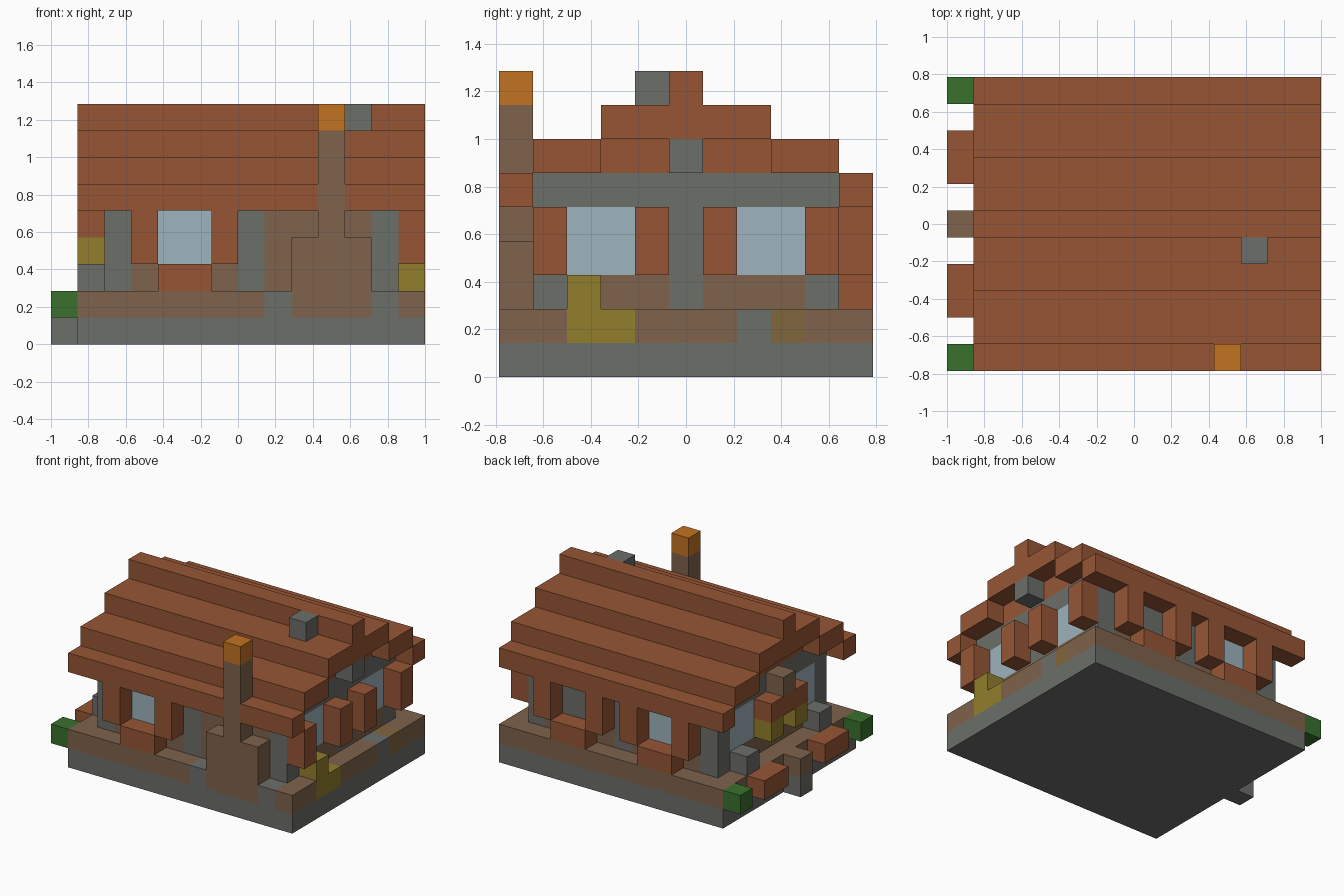
import bpy, bmesh
from mathutils import Vector

old = bpy.data.objects.get("Cube")
if old:
    bpy.data.objects.remove(old, do_unlink=True)

CELL = 1 / 7
ORIGIN = Vector((7, 5.5, 0))


def linear(c):
    c /= 255
    return c / 12.92 if c <= 0.04045 else ((c + 0.055) / 1.055) ** 2.4


def material(name, r, g, b):
    m = bpy.data.materials.new(name)
    m.use_nodes = True
    col = (linear(r), linear(g), linear(b), 1)
    m.diffuse_color = col
    m.node_tree.nodes["Principled BSDF"].inputs["Base Color"].default_value = col
    return m


TILE = material("red_brown_wood", 150, 85, 53)
BROWN = material("weathered_brown", 126, 98, 76)
STONE = material("grey_stone", 108, 110, 106)
OLIVE = material("olive_yellow", 146, 126, 44)
MOSS = material("mossy_brown", 128, 103, 62)
LEAF = material("leaf_green", 58, 112, 45)
FIRE = material("ember_orange", 193, 115, 33)
GLASS = material("pale_blue_glass", 157, 179, 189)


def blocks(name, mat, *boxes):
    """One object of cuboids, each given by its low and high grid corners."""
    bm = bmesh.new()
    for x0, y0, z0, x1, y1, z1 in boxes:
        lo, hi = Vector((x0, y0, z0)), Vector((x1, y1, z1))
        cube = bmesh.ops.create_cube(bm, size=1)
        for v in cube["verts"]:
            unit = v.co + Vector((0.5, 0.5, 0.5))
            v.co = (lo + unit * (hi - lo) - ORIGIN) * CELL
    mesh = bpy.data.meshes.new(name)
    bm.to_mesh(mesh)
    bm.free()
    mesh.materials.append(mat)
    obj = bpy.data.objects.new(name, mesh)
    bpy.context.collection.objects.link(obj)
    return obj


# Foundation and terrace
blocks("foundation", STONE, (1, 0, 0, 14, 11, 1))
blocks("floor", BROWN, (2, 1, 1, 13, 10, 2))
for name, x0, x1, mat in (("front_terrace_left", 1, 8, BROWN), ("front_terrace_stone", 8, 9, STONE),
                          ("front_hearth", 9, 12, BROWN), ("front_corner_stone", 12, 13, STONE),
                          ("front_terrace_end", 13, 14, BROWN)):
    blocks(name, mat, (x0, 0, 1, x1, 1, 2))
for name, y0, y1, mat in (("side_terrace_front", 1, 2, BROWN), ("side_terrace_bush", 2, 4, OLIVE),
                          ("side_terrace_middle", 4, 7, BROWN), ("side_terrace_stone", 7, 8, STONE),
                          ("side_terrace_moss", 8, 9, MOSS), ("side_terrace_back", 9, 10, BROWN)):
    blocks(name, mat, (13, y0, 1, 14, y1, 2))
blocks("back_terrace", BROWN, (1, 10, 1, 14, 11, 2))
blocks("porch_terrace", BROWN, (1, 1, 1, 2, 10, 2))

# Long walls: posts, sills, panels and windows
for side, y in (("front", 1), ("back", 9)):
    blocks(side + "_posts", STONE, *[(x, y, 2, x + 1, y + 1, 5) for x in (2, 7, 12)])
    blocks(side + "_sill", BROWN, (3, y, 2, 7, y + 1, 3), (8, y, 2, 12, y + 1, 3))
    blocks(side + "_panels", STONE, *[(x, y, 3, x + 1, y + 1, 5) for x in (3, 6)])
    blocks(side + "_window", GLASS, (4, y, 3, 6, y + 1, 5))
    blocks(side + "_wide_panel", BROWN if side == "front" else STONE, (8, y, 3, 12, y + 1, 5))

# End walls
for side, x in (("left_end", 12), ("right_end", 2)):
    blocks(side + "_sill", BROWN, (x, 2, 2, x + 1, 5, 3), (x, 6, 2, x + 1, 9, 3))
    blocks(side + "_windows", GLASS, (x, 2, 3, x + 1, 4, 5), (x, 7, 3, x + 1, 9, 5))
    blocks(side + "_panels", STONE, (x, 4, 3, x + 1, 5, 5), (x, 6, 3, x + 1, 7, 5))
blocks("left_end_post", STONE, (12, 5, 2, 13, 6, 5))
blocks("door", BROWN, (2, 5, 2, 3, 6, 4))
blocks("door_lintel", STONE, (2, 5, 4, 3, 6, 5))
blocks("wall_band", STONE, (2, 1, 5, 13, 10, 6))
blocks("gable", TILE, (2, 3, 6, 13, 8, 7))
blocks("ridge_beam_end", STONE, (13, 5, 6, 14, 6, 7))

# Shutters and planters
blocks("front_shutters", TILE, *[(x, 0, 3, x + 1, 1, 5) for x in (3, 6)])
blocks("back_shutters", TILE, *[(x, 10, 3, x + 1, 11, 5) for x in (3, 6, 8, 11)])
blocks("end_shutters", TILE, *[(13, y, 3, 14, y + 1, 5) for y in (1, 4, 6, 9)])
blocks("front_planter", TILE, (4, 0, 2, 6, 1, 3))
blocks("back_planters", TILE, *[(x, 10, 2, x + 2, 11, 3) for x in (4, 9)])
blocks("porch_planters", TILE, *[(0, y, 1, 1, y + 2, 2) for y in (2, 7)])
blocks("side_bush", OLIVE, (13, 2, 2, 14, 3, 3))
blocks("corner_shrubs", LEAF, *[(0, y, 1, 1, y + 1, 2) for y in (0, 10)])

# Porch: step post, stones, canopy and lamps
blocks("porch_post_base", STONE, (0, 5, 0, 1, 6, 1))
blocks("porch_post_top", BROWN, (0, 5, 1, 1, 6, 2))
blocks("porch_stones", STONE, *[(1, y, 2, 2, y + 1, 3) for y in (2, 8)])
blocks("porch_canopy", TILE, (1, 4, 4, 2, 7, 5))
blocks("canopy_cap", BROWN, (1, 5, 5, 2, 6, 6))
blocks("porch_lamps", OLIVE, *[(1, y, 3, 2, y + 1, 4) for y in (4, 6)])

# Stepped roof
blocks("front_eave", TILE, (1, 0, 5, 10, 1, 6), (11, 0, 5, 14, 1, 6))
blocks("back_eave", TILE, (1, 10, 5, 14, 11, 6))
blocks("lower_roof", TILE, (1, 1, 6, 14, 3, 7), (1, 8, 6, 14, 10, 7))
blocks("upper_roof", TILE, (1, 3, 7, 14, 8, 8))
blocks("ridge", TILE, (1, 5, 8, 14, 6, 9))
blocks("roof_vent", STONE, (11, 4, 8, 12, 5, 9))

# Chimney
blocks("chimney_breast", BROWN, (9, 0, 2, 12, 1, 4))
blocks("chimney_stack", BROWN, (10, 0, 4, 11, 1, 8))
blocks("chimney_ember", FIRE, (10, 0, 8, 11, 1, 9))
